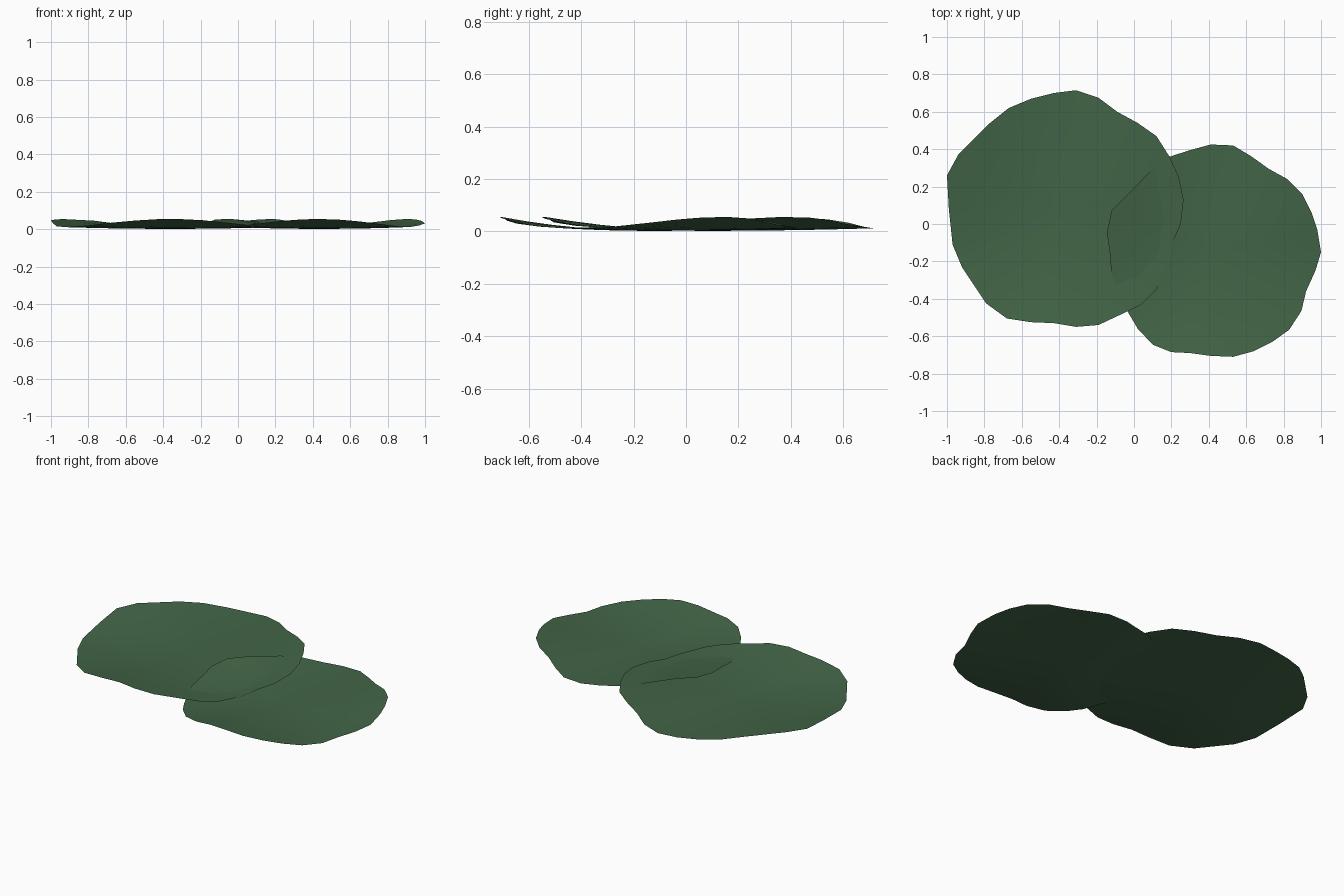
import bpy, bmesh, math

# Remove the default object
old = bpy.data.objects.get("Cube")
if old:
    bpy.data.objects.remove(old, do_unlink=True)

RINGS = 6          # concentric rings from the middle to the rim
BASE = 0.002       # height of the middle of each pad
RIM, WAVE = 0.031, 0.022   # mean rim rise and its three-lobed ripple


def make_material(name, colour):
    mat = bpy.data.materials.new(name)
    mat.use_nodes = True
    mat.diffuse_color = colour
    shader = next(n for n in mat.node_tree.nodes if n.type == 'BSDF_PRINCIPLED')
    shader.inputs["Base Color"].default_value = colour
    shader.inputs["Roughness"].default_value = 0.8
    return mat


def make_pad(name, centre, outline, mat):
    """Thin round leaf, dished in the middle, with a rim that curls up in three lobes."""
    cx, cy = centre
    bm = bmesh.new()
    middle = bm.verts.new((cx, cy, BASE))
    rings = []
    for k in range(1, RINGS + 1):
        t = k / RINGS
        ring = []
        for px, py in outline:
            dx, dy = px / 100 - cx, py / 100 - cy
            lobe = math.cos(3 * (math.atan2(dy, dx) + math.pi / 2))
            z = BASE + t ** 2 * (RIM + WAVE * lobe)
            ring.append(bm.verts.new((cx + dx * t, cy + dy * t, z)))
        rings.append(ring)

    # Fan in the middle, then bands of quads out to the rim
    n = len(outline)
    for i in range(n):
        j = (i + 1) % n
        bm.faces.new((middle, rings[0][i], rings[0][j]))
        for inner, outer in zip(rings, rings[1:]):
            bm.faces.new((inner[i], outer[i], outer[j], inner[j]))

    mesh = bpy.data.meshes.new(name)
    bm.to_mesh(mesh)
    bm.free()
    mesh.materials.append(mat)
    for poly in mesh.polygons:
        poly.use_smooth = True
    pad = bpy.data.objects.new(name, mesh)
    bpy.context.collection.objects.link(pad)
    return pad


leaf_green = make_material("leaf_green", (0.055, 0.13, 0.063, 1))

# Rim outlines in hundredths of a unit, counter-clockwise
large_rim = [
    (26.5, 13), (24, 25), (19, 36), (12, 47), (2, 54), (-9, 60), (-19, 67.5),
    (-31, 71.5), (-43, 70), (-55, 67), (-67, 62), (-77, 54), (-94, 37),
    (-100, 26), (-99, 8), (-97, -11), (-92, -23), (-79, -42.5), (-68, -50.5),
    (-55, -52.5), (-43, -53), (-31, -55), (-19, -54), (-3, -46.5), (4, -43),
    (12, -35), (18, -22), (21, -9), (25, 0)]
small_rim = [
    (100, -15), (98, -3), (95, 6), (90, 16), (82, 24), (72, 29.5), (63, 36),
    (53, 42), (41, 42.5), (30, 39.5), (19, 36), (9, 28.5), (-4, 15), (-12, 7),
    (-14.5, -4.5), (-13, -15), (-12, -27), (-3, -47.5), (2, -56), (10, -64.5),
    (20, -68.5), (30, -69), (41, -70.5), (53, -71), (64, -68), (74, -63),
    (83, -56.5), (89.5, -46.5), (92, -36), (97, -25)]

# Two overlapping floating leaves
make_pad("large_lily_pad", (-0.36, 0.08), large_rim, leaf_green)
make_pad("small_lily_pad", (0.43, -0.14), small_rim, leaf_green)
